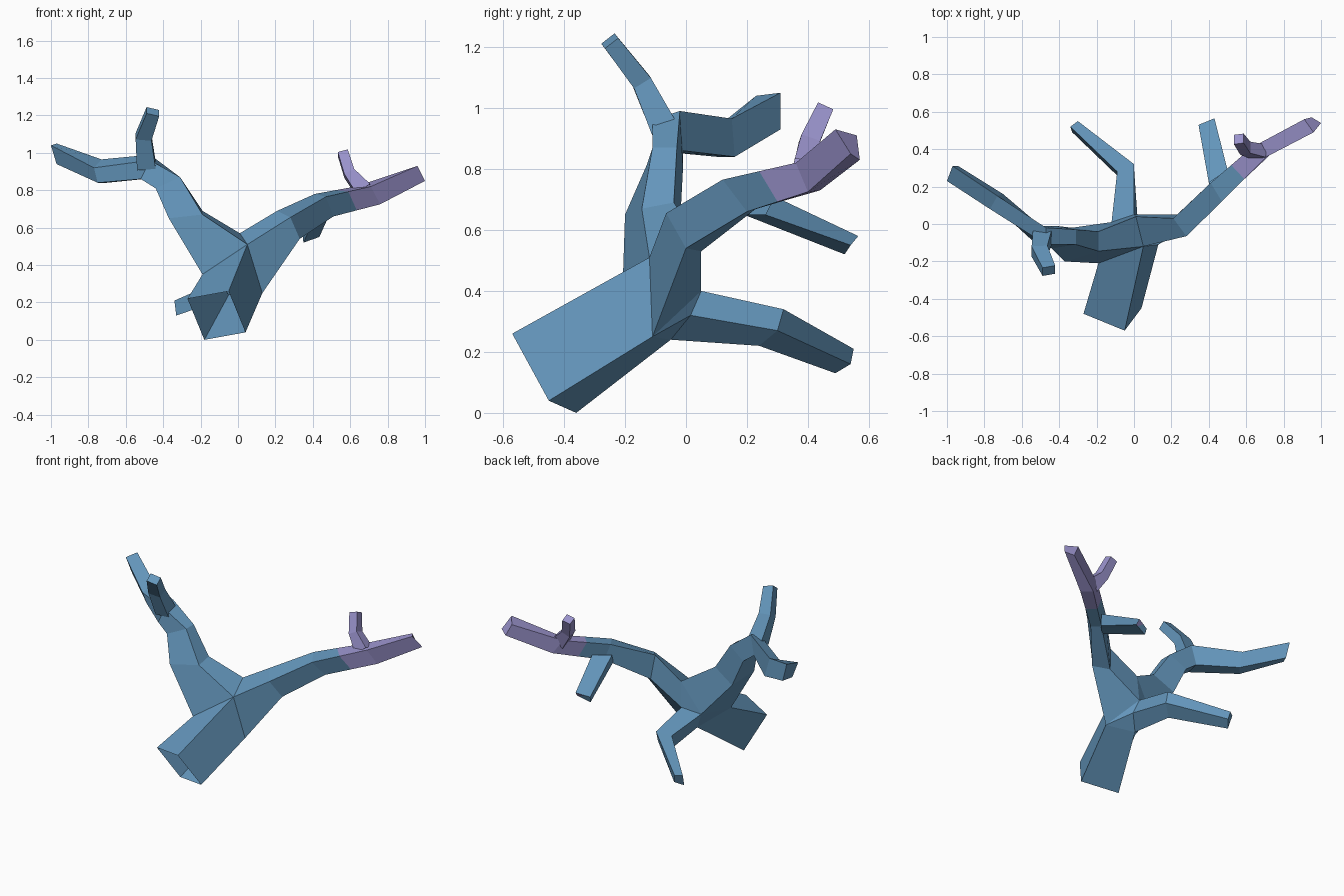
import bpy, bmesh
from mathutils import Vector as V

if "Cube" in bpy.data.objects:
    bpy.data.objects.remove(bpy.data.objects["Cube"])


def material(name, rgb):
    m = bpy.data.materials.new(name)
    m.diffuse_color = (*rgb, 1)
    m.use_nodes = True
    m.node_tree.nodes["Principled BSDF"].inputs["Base Color"].default_value = m.diffuse_color
    return m


MATS = [material("blue_bark", (0.127, 0.305, 0.50)),
        material("lilac_tip", (0.32, 0.29, 0.60))]


def finish(name, bm):
    bmesh.ops.remove_doubles(bm, verts=bm.verts, dist=0.0005)
    bmesh.ops.recalc_face_normals(bm, faces=bm.faces)
    me = bpy.data.meshes.new(name)
    bm.to_mesh(me)
    bm.free()
    for m in MATS:
        me.materials.append(m)
    bpy.context.collection.objects.link(bpy.data.objects.new(name, me))


def loft(sections, lilac_from=99, cap=True):
    """Skin four-sided sections; segments from lilac_from on are lilac."""
    bm = bmesh.new()
    rings = [[bm.verts.new(c) for c in s] for s in sections]
    for k, (a, b) in enumerate(zip(rings, rings[1:])):
        for i in range(4):
            j = (i + 1) % 4
            f = bm.faces.new((a[i], a[j], b[j], b[i]))
            f.material_index = int(k >= lilac_from)
    if cap:
        bm.faces.new(rings[-1]).material_index = int(lilac_from < 99)
    return bm


def twig_sections(path, side):
    """Rectangular sections along a path of (centre, width, depth)."""
    pts = [V(p[0]) for p in path]
    out = []
    for i, (c, w, d) in enumerate(path):
        t = (pts[min(i + 1, len(pts) - 1)] - pts[max(i - 1, 0)]).normalized()
        s = (V(side) - t * t.dot(V(side))).normalized()
        u = t.cross(s)
        out.append([pts[i] + s * a * w / 2 + u * b * d / 2
                    for a, b in ((1, 1), (-1, 1), (-1, -1), (1, -1))])
    return out


def midway(a, b, t=0.5):
    return [V(p).lerp(V(q), t) for p, q in zip(a, b)]


# corners where the limbs meet
front = (0.05, -0.12, 0.51)
left = (-0.19, -0.21, 0.35)
right = (0.13, -0.11, 0.25)
under = (-0.05, -0.05, 0.24)
crotch = (0.01, 0.04, 0.57)
back_r = (0.0, 0.05, 0.40)
back_low = (0.02, 0.015, 0.32)
back_l = (-0.12, 0.01, 0.37)

# trunk, open at the cut end, with the small webs under the fork
base = [(-0.05, -0.57, 0.26), (-0.27, -0.48, 0.22), (-0.18, -0.36, 0), (0.04, -0.45, 0.04)]
bm = loft([base, [front, left, under, right]], cap=False)
for tri in ((right, under, back_low), (left, back_l, under), (right, back_low, back_r),
            (crotch, back_r, back_l)):
    bm.faces.new([bm.verts.new(c) for c in tri])
finish("trunk", bm)

# right limb, lilac over its outer half
r2 = [(0.47, 0.12, 0.765), (0.51, 0.20, 0.66), (0.45, 0.23, 0.67), (0.41, 0.22, 0.78)]
r3 = [(0.71, 0.36, 0.82), (0.76, 0.40, 0.725), (0.69, 0.44, 0.73), (0.63, 0.41, 0.82)]
finish("right_limb", loft([
    [front, right, back_r, crotch],
    [(0.28, -0.065, 0.655), (0.33, 0.0, 0.54), (0.23, 0.05, 0.53), (0.21, 0.03, 0.69)],
    r2, midway(r2, r3), r3,
    [(0.96, 0.49, 0.93), (1.0, 0.54, 0.85), (0.95, 0.57, 0.83), (0.91, 0.56, 0.91)],
], lilac_from=3))

# left limb bending outward into the left branch
finish("left_limb", loft([
    [front, left, back_l, crotch],
    [(-0.19, -0.145, 0.67), (-0.37, -0.20, 0.65), (-0.33, -0.02, 0.61), (-0.19, -0.04, 0.69)],
    [(-0.31, -0.11, 0.87), (-0.44, -0.13, 0.81), (-0.42, -0.01, 0.80), (-0.31, -0.03, 0.87)],
    [(-0.47, -0.11, 0.96), (-0.52, -0.11, 0.86), (-0.50, -0.01, 0.86), (-0.47, -0.02, 0.99)],
    [(-0.77, 0.08, 0.92), (-0.75, 0.10, 0.84), (-0.70, 0.16, 0.84), (-0.73, 0.15, 0.965)],
    [(-1.0, 0.23, 1.04), (-0.97, 0.25, 0.94), (-0.94, 0.31, 0.93), (-0.97, 0.31, 1.05)],
]))

# low branch at the back
finish("back_branch", loft([
    [back_r, back_low, under, back_l],
    [(0.0, 0.32, 0.34), (0.0, 0.30, 0.27), (-0.07, 0.24, 0.22), (-0.09, 0.28, 0.32)],
    [(-0.30, 0.55, 0.21), (-0.29, 0.54, 0.16), (-0.33, 0.49, 0.13), (-0.34, 0.52, 0.21)],
]))

# stub under the right limb, with one lilac corner
corner = V((0.43, 0.565, 0.58))
bm = loft([
    [(0.40, 0.22, 0.71), (0.50, 0.29, 0.71), (0.48, 0.26, 0.65), (0.41, 0.19, 0.65)],
    [(0.345, 0.53, 0.56), corner, (0.435, 0.54, 0.55), (0.35, 0.52, 0.52)],
])
n = V((20, 12.5, 30)).normalized()
at = corner - V((0.05, 0.02, 0.01))
bmesh.ops.bisect_plane(bm, geom=bm.verts[:] + bm.edges[:] + bm.faces[:],
                       plane_co=at, plane_no=n)
for f in bm.faces:
    c = f.calc_center_median()
    f.material_index = int(c.y > 0.45 and (c - at).dot(n) > 0)
finish("right_stub", bm)

# upright twigs on both limbs
finish("left_twig", loft(twig_sections([
    ((-0.49, -0.07, 0.93), 0.10, 0.09),
    ((-0.505, -0.145, 1.085), 0.085, 0.065),
    ((-0.455, -0.25, 1.22), 0.07, 0.055)], (1, 0, 0))))
finish("right_twig", loft(twig_sections([
    ((0.67, 0.385, 0.80), 0.09, 0.07),
    ((0.595, 0.405, 0.89), 0.06, 0.065),
    ((0.56, 0.455, 1.0), 0.055, 0.055)], (1, 0, 0)), lilac_from=0))
